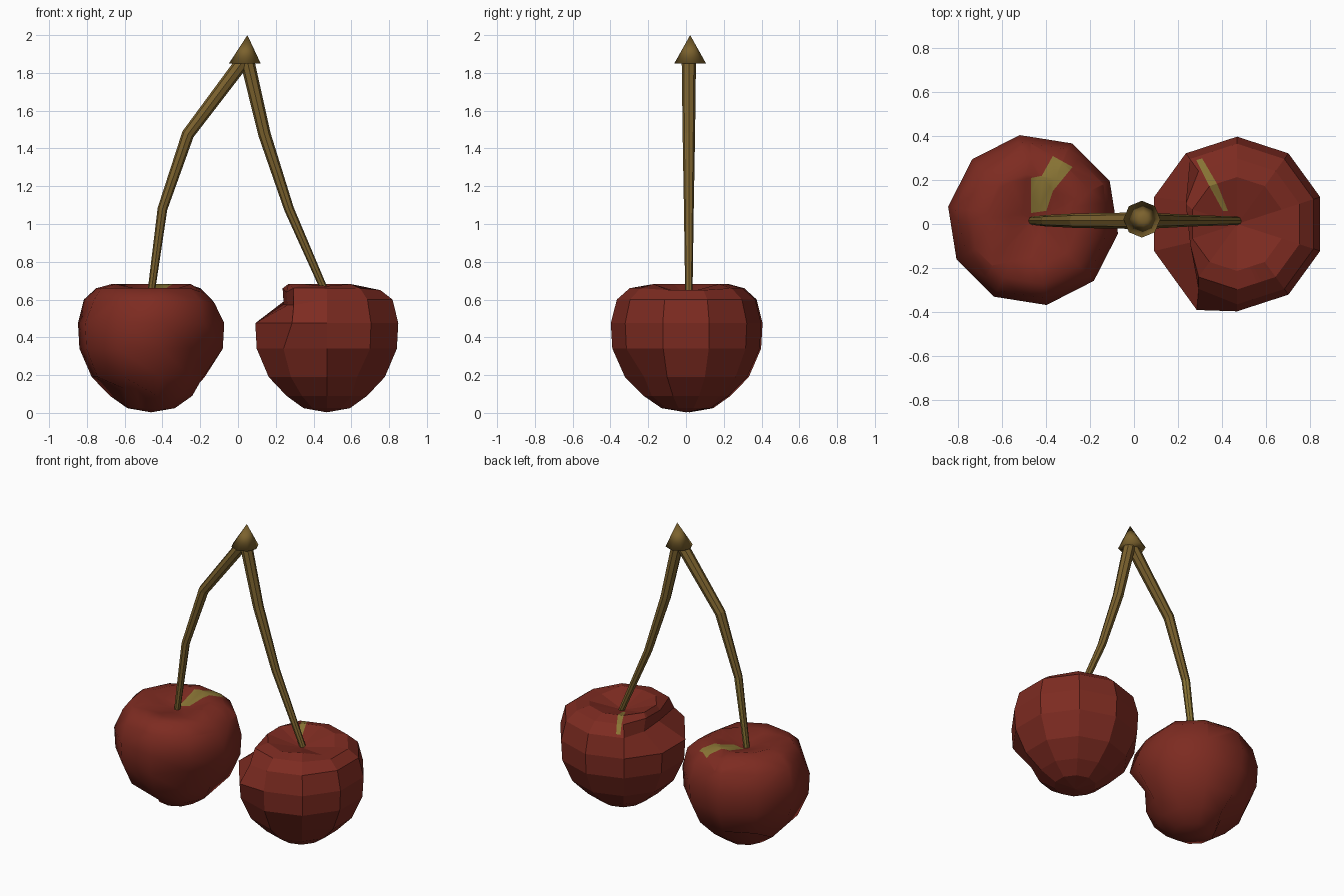
import bpy, bmesh, math
from mathutils import Vector

if "Cube" in bpy.data.objects:
    bpy.data.objects.remove(bpy.data.objects["Cube"])


def material(name, rgb):
    m = bpy.data.materials.new(name)
    m.diffuse_color = (*rgb, 1)
    m.use_nodes = True
    m.node_tree.nodes["Principled BSDF"].inputs["Base Color"].default_value = m.diffuse_color
    return m


RED = material("cherry red", (0.205, 0.024, 0.015))
BROWN = material("stem brown", (0.20, 0.122, 0.027))
OLIVE = material("olive green", (0.25, 0.175, 0.035))


def finish(name, bm, mats, smooth=False):
    bmesh.ops.recalc_face_normals(bm, faces=bm.faces[:])
    for f in bm.faces:
        f.smooth = smooth
    me = bpy.data.meshes.new(name)
    bm.to_mesh(me)
    bm.free()
    for m in mats:
        me.materials.append(m)
    ob = bpy.data.objects.new(name, me)
    bpy.context.collection.objects.link(ob)
    return ob


def inside(p, poly):
    """True if p is in a counter-clockwise convex polygon seen from above."""
    return all((b[0] - a[0]) * (p.y - a[1]) - (b[1] - a[1]) * (p.x - a[0]) > 0
               for a, b in zip(poly, poly[1:] + poly[:1]))


# radius and height of each ring from bottom to dimple rim
PROFILE = [(.13, .025), (.225, .09), (.325, .19), (.392, .34), (.40, .475),
           (.368, .60), (.30, .66), (.215, .682)]


def cherry(name, cx, cy, start, size, dents, patches, smooth):
    bm = bmesh.new()
    n = 10
    rings = []
    for i, (r, z) in enumerate(PROFILE):
        ring = []
        for k in range(n):
            a = math.radians(start - 36 * k)
            p = Vector((cx + size * r * math.cos(a), cy + size * r * math.sin(a), z))
            ring.append(bm.verts.new(p + Vector(dents.get((i, k), (0, 0, 0)))))
        rings.append(ring)
    for lo, hi in zip(rings, rings[1:]):
        for k in range(n):
            bm.faces.new((lo[k], lo[(k + 1) % n], hi[(k + 1) % n], hi[k]))
    # bottom tip and dimple
    for ring, z in ((rings[0], 0.003), (rings[-1], 0.62)):
        c = bm.verts.new((cx, cy, z))
        for k in range(n):
            bm.faces.new((ring[k], ring[(k + 1) % n], c))
    bmesh.ops.recalc_face_normals(bm, faces=bm.faces[:])
    # cut the olive patches into the top faces
    for poly in patches:
        for a, b in zip(poly, poly[1:] + poly[:1]):
            top = [f for f in bm.faces if f.normal.z > 0.3 and
                   f.calc_center_median().z > 0.6]
            geom = set(top)
            for f in top:
                geom.update(f.edges)
                geom.update(f.verts)
            bmesh.ops.bisect_plane(bm, geom=list(geom), dist=1e-5,
                                   plane_co=(a[0], a[1], 0),
                                   plane_no=(b[1] - a[1], a[0] - b[0], 0))
    for f in bm.faces:
        c = f.calc_center_median()
        if c.z > 0.5 and any(inside(c, p) for p in patches):
            f.material_index = 1
    return finish(name, bm, [RED, OLIVE], smooth)


def stem(name, path, radii, olive_base=False):
    bm = bmesh.new()
    n = 8
    pts = [Vector((x, 0.015, z)) for x, z in path]
    rings = []
    for i, (p, r) in enumerate(zip(pts, radii)):
        t = (pts[min(i + 1, len(pts) - 1)] - pts[max(i - 1, 0)]).normalized()
        side = Vector((0, 1, 0))
        across = side.cross(t)
        rings.append([bm.verts.new(p + r * (math.cos(a) * across + math.sin(a) * side))
                      for a in (2 * math.pi * k / n for k in range(n))])
    for i, (lo, hi) in enumerate(zip(rings, rings[1:])):
        for k in range(n):
            f = bm.faces.new((lo[k], lo[(k + 1) % n], hi[(k + 1) % n], hi[k]))
            # green tint on the back of the lowest segment
            if olive_base and i == 0 and k in (0, 1, 2):
                f.material_index = 1
    bm.faces.new(rings[0])
    bm.faces.new(rings[-1])
    return finish(name, bm, [BROWN, OLIVE])


# left cherry, smooth with soft dents
cherry("left_cherry", -0.46, 0.018, 99, 0.98,
       {(3, 4): (-.06, .06, 0), (2, 3): (-.04, 0, 0), (2, 4): (-.02, .02, 0),
        (1, 6): (.02, .05, .04), (1, 7): (.05, .03, .04), (1, 9): (.04, -.03, .03),
        (5, 3): (-.02, 0, -.02), (6, 3): (0, 0, -.03), (7, 4): (0, 0, -.02),
        (5, 7): (.02, .01, 0), (7, 5): (0, 0, -.02), (7, 6): (0, 0, -.02)},
       [[(-.47, .05), (-.40, .06), (-.37, .15), (-.42, .22), (-.47, .21)],
        [(-.37, .15), (-.28, .26), (-.37, .31), (-.42, .22)]], True)

# right cherry, faceted with a folded lip on the front left
cherry("right_cherry", 0.47, 0.0, 90, 0.995,
       {(5, 7): (.14, .03, -.03), (5, 8): (.12, -.01, -.025), (6, 7): (.07, 0, -.02),
        (6, 8): (.05, 0, 0), (4, 6): (.05, -.07, 0), (5, 6): (.04, 0, -.03),
        (2, 4): (-.03, .04, 0), (7, 2): (0, 0, -.03), (7, 3): (0, 0, -.035),
        (6, 2): (0, 0, -.01), (6, 3): (0, 0, -.01), (7, 5): (0, 0, -.01)},
       [[(.40, .06), (.45, .06), (.38, .18), (.33, .305), (.28, .29), (.34, .18)]], False)

# stems
stem("left_stem", [(-.465, .60), (-.40, 1.08), (-.265, 1.475), (.04, 1.88)],
     [.019, .026, .033, .038], True)
stem("right_stem", [(.48, .60), (.27, 1.08), (.14, 1.475), (.045, 1.88)],
     [.019, .026, .033, .038])

# pointed cap joining the stems
bm = bmesh.new()
bmesh.ops.create_cone(bm, cap_ends=True, segments=8, radius1=.084, radius2=0, depth=.15)
bmesh.ops.translate(bm, verts=bm.verts[:], vec=(.036, .022, 1.925))
bmesh.ops.remove_doubles(bm, verts=bm.verts[:], dist=1e-5)
apex = max(bm.verts, key=lambda v: v.co.z)
apex.co.x = .05
finish("stem_cap", bm, [BROWN], True)
